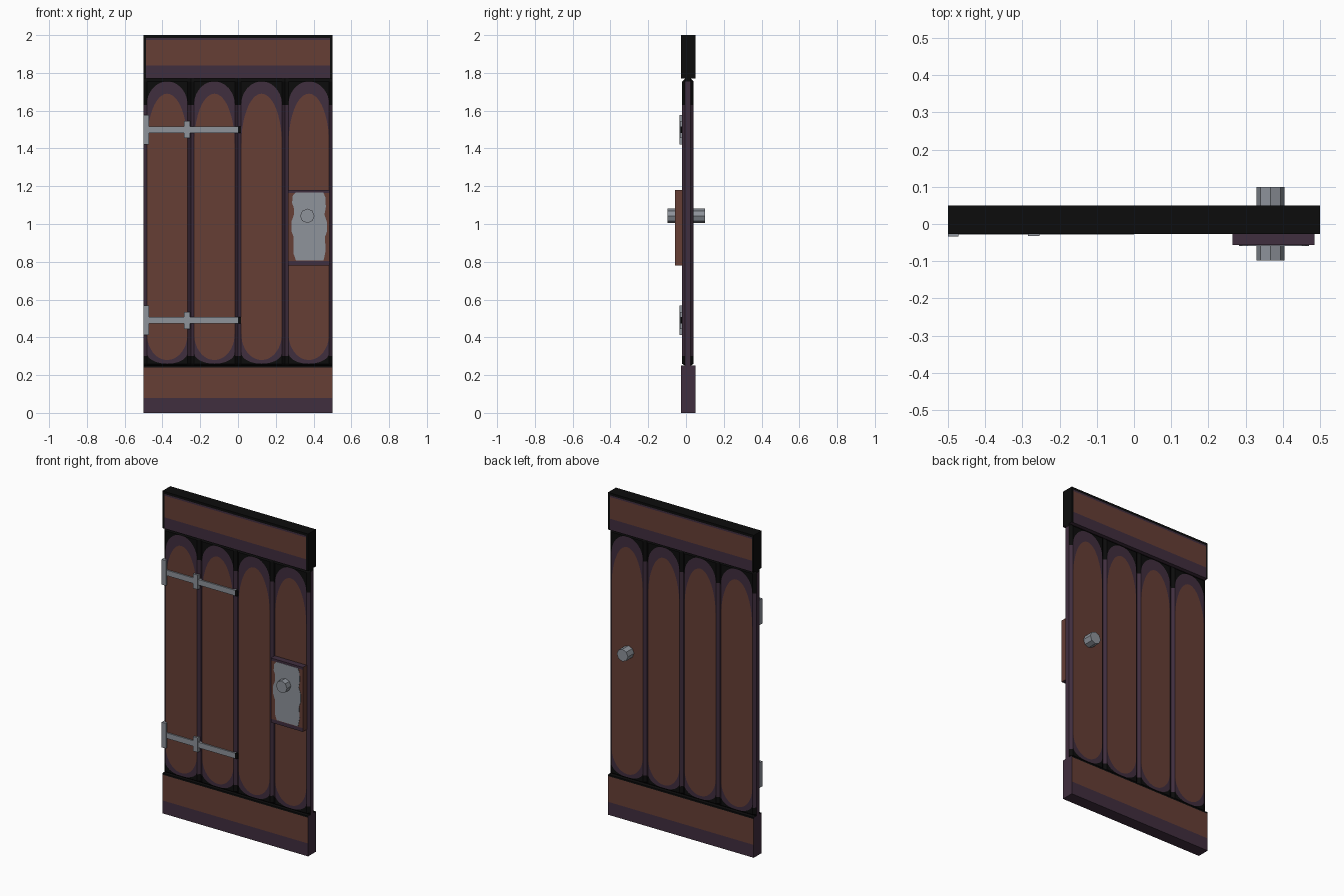
import bpy, bmesh, math

if "Cube" in bpy.data.objects:
    bpy.data.objects.remove(bpy.data.objects["Cube"])


def srgb(*c):
    lin = [(v / 255 / 12.92) if v < 10 else ((v / 255 + 0.055) / 1.055) ** 2.4 for v in c]
    return (*lin, 1)


COLOURS = [("brown wood", (102, 62, 53)), ("purple shade", (64, 46, 62)),
           ("black", (12, 12, 12)), ("grey metal", (142, 147, 155))]
MATS = []
for mat_name, rgb in COLOURS:
    m = bpy.data.materials.new(mat_name)
    m.diffuse_color = srgb(*rgb)
    m.use_nodes = True
    m.node_tree.nodes["Principled BSDF"].inputs["Base Color"].default_value = m.diffuse_color
    MATS.append(m)
BROWN, PURPLE, BLACK, GREY = range(4)


def finish(name, bm, location=(0, 0, 0)):
    bmesh.ops.recalc_face_normals(bm, faces=bm.faces)
    me = bpy.data.meshes.new(name)
    bm.to_mesh(me)
    bm.free()
    for mat in MATS:
        me.materials.append(mat)
    ob = bpy.data.objects.new(name, me)
    ob.location = location
    bpy.context.collection.objects.link(ob)
    return ob


def loft(name, rings, rule, caps, location=(0, 0, 0)):
    """Skin a stack of rings; rule(segment, centre) gives each face its colour."""
    bm = bmesh.new()
    cache = {}

    def vert(p):
        key = tuple(round(c, 5) for c in p)
        if key not in cache:
            cache[key] = bm.verts.new(p)
        return cache[key]

    def face(pts, mat=None, seg=0):
        vs = list(dict.fromkeys(vert(p) for p in pts))
        if len(vs) > 2:
            f = bm.faces.new(vs)
            f.material_index = rule(seg, f.calc_center_median()) if mat is None else mat

    n = len(rings[0])
    for a, b in zip(rings, rings[1:]):
        for i in range(n):
            k = (i + 1) % n
            face((a[i], a[k], b[k], b[i]), None, i)
    face(rings[0], caps[0])
    face(rings[-1], caps[1])
    return finish(name, bm, location)


def box(name, x, y, z, rule):
    bm = bmesh.new()
    bmesh.ops.create_cube(bm, size=1)
    for v in bm.verts:
        v.co = [r[0] + (c + 0.5) * (r[1] - r[0]) for c, r in zip(v.co, (x, y, z))]
    bm.normal_update()
    for f in bm.faces:
        f.material_index = rule(f.normal)
    return finish(name, bm)


# Planks: chamfered posts with arched colour borders on front and back
F, W = 0.108, 0.125
OUT_TOP, OUT_BOT = (1.63, 0.125), (0.32, -0.06)
IN_TOP, IN_BOT = (1.42, 0.27), (0.42, -0.14)


def half_width(z, top, bottom):
    for c, h in (top, bottom):
        t = (z - c) / h
        if t > 0:
            return F * math.sqrt(max(0, 1 - t * t))
    return F


levels = {0.25, 1.77}
for c, h in (OUT_TOP, OUT_BOT, IN_TOP, IN_BOT):
    levels |= {round(c + h * math.sin(math.pi / 2 * i / 10), 5) for i in range(11)}


def plank_ring(z):
    wo = half_width(z, OUT_TOP, OUT_BOT)
    wi = min(wo, half_width(z, IN_TOP, IN_BOT))
    xs = (-F, -wo, -wi, wi, wo, F)
    end = z < 0.251 or z > 1.769
    y0, y1 = (-0.005, 0.025) if end else (-0.02, 0.04)
    return ([(x, y0, z) for x in xs] + [(W, -0.005, z), (W, 0.025, z)]
            + [(x, y1, z) for x in reversed(xs)] + [(-W, 0.025, z), (-W, -0.005, z)])


def plank_rule(seg, c):
    s = seg % 8
    if s < 5:
        return (BLACK, PURPLE, BROWN, PURPLE, BLACK)[s]
    if s == 6:
        return BLACK if c.z > 1.755 else PURPLE
    return BLACK if c.z > 1.63 or c.z < 0.3 else PURPLE


plank_rings = [plank_ring(z) for z in sorted(levels)]
for i in range(4):
    loft(f"plank_{i + 1}", plank_rings, plank_rule, (BLACK, BLACK), (-0.375 + 0.25 * i, 0, 0))


# Rails: full-width boards across top and bottom, striped by height
def rail(name, zs, rule, caps):
    xs = (-0.5, -0.487, 0.487, 0.5)
    rings = [[(x, -0.027, z) for x in xs] + [(x, 0.05, z) for x in reversed(xs)] for z in zs]
    loft(name, rings, rule, caps)


def top_rule(seg, c):
    if abs(c.x) > 0.487 or c.z > 1.985:
        return BLACK
    return BROWN if 1.84 < c.z < 1.975 else PURPLE


def bottom_rule(seg, c):
    if abs(c.x) > 0.499 or c.z < 0.08:
        return PURPLE
    return BROWN if c.z < 0.24 else BLACK


rail("top_rail", (1.77, 1.84, 1.975, 1.985, 2.0), top_rule, (PURPLE, BLACK))
rail("bottom_rail", (0, 0.08, 0.24, 0.25), bottom_rule, (PURPLE, BLACK))

# Hinges: strap with dark tip, end plate and middle clamp
for label, z in (("upper", 1.5), ("lower", 0.49)):
    def grey(n):
        return GREY
    box(f"{label}_hinge_strap", (-0.49, 0), (-0.028, -0.01), (z - 0.017, z + 0.017), grey)
    box(f"{label}_hinge_tip", (0, 0.015), (-0.027, -0.005), (z - 0.017, z + 0.017), lambda n: BLACK)
    box(f"{label}_hinge_plate", (-0.5, -0.472), (-0.034, -0.005), (z - 0.078, z + 0.078), grey)
    box(f"{label}_hinge_clamp", (-0.285, -0.254), (-0.032, -0.005), (z - 0.045, z + 0.045), grey)

# Lock block with purple top and bottom edges
lock_levels = (0.78, 0.803, 1.165, 1.18)
lock_rings = [[(0.265, -0.057, z), (0.485, -0.057, z), (0.485, -0.015, z), (0.265, -0.015, z)]
              for z in lock_levels]
loft("lock_block", lock_rings,
     lambda s, c: PURPLE if s == 0 and not 0.803 < c.z < 1.165 else BROWN, (PURPLE, PURPLE))

# Worn metal plate on the lock
outline = [(0.305, 1.167), (0.452, 1.167), (0.463, 1.14), (0.465, 1.09), (0.458, 1.05),
           (0.471, 1.01), (0.471, 0.96), (0.46, 0.93), (0.464, 0.86), (0.453, 0.806),
           (0.307, 0.806), (0.295, 0.84), (0.295, 0.93), (0.282, 0.965), (0.282, 1.01),
           (0.296, 1.05), (0.295, 1.09), (0.286, 1.11), (0.29, 1.15)]
loft("lock_plate", [[(x, y, z) for x, z in outline] for y in (-0.059, -0.056)],
     lambda s, c: GREY, (GREY, GREY))

# Octagonal knob running through the door
knob = [[(0.367 + 0.038 * math.cos(i * math.pi / 4), y, 1.043 + 0.038 * math.sin(i * math.pi / 4))
         for i in range(8)] for y in (-0.098, 0.1)]
loft("knob", knob, lambda s, c: GREY, (GREY, GREY))
